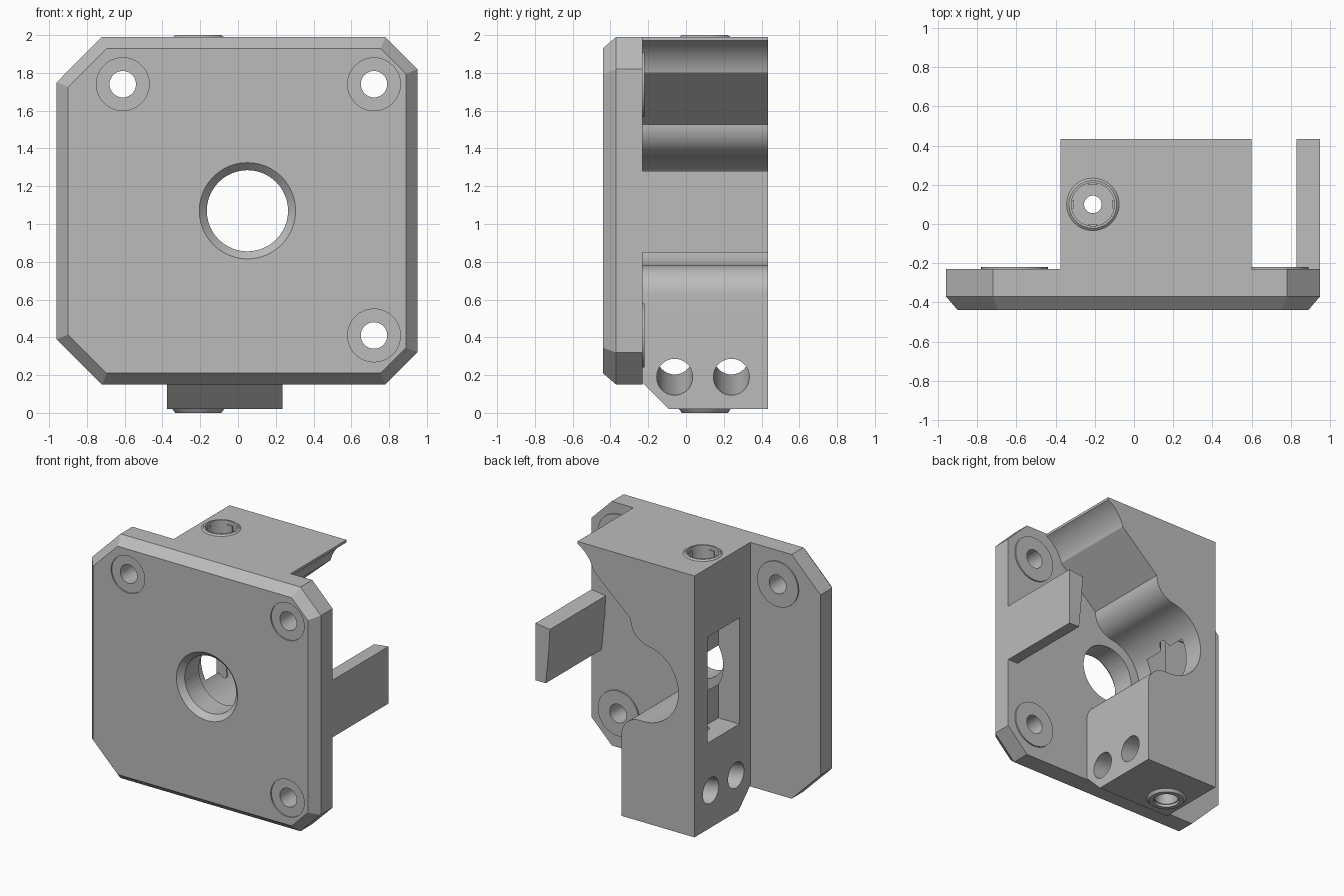
import bpy, bmesh
from math import sin, cos, pi, radians, atan2
from mathutils import Matrix, Vector

cube = bpy.data.objects.get("Cube")
if cube:
    bpy.data.objects.remove(cube)

grey = bpy.data.materials.new("plain grey")
grey.use_nodes = True
grey.diffuse_color = (0.5, 0.5, 0.5, 1)
grey.node_tree.nodes["Principled BSDF"].inputs["Base Color"].default_value = (0.5, 0.5, 0.5, 1)


def finish(bm, name):
    bmesh.ops.recalc_face_normals(bm, faces=bm.faces)
    mesh = bpy.data.meshes.new(name)
    bm.to_mesh(mesh)
    bm.free()
    mesh.materials.append(grey)
    obj = bpy.data.objects.new(name, mesh)
    bpy.context.collection.objects.link(obj)
    return obj


def prism(name, outline, y0, y1, bevel=None):
    """Extrude an x-z outline along y; bevel = (inset, depth) on the front."""
    bm = bmesh.new()
    front = bm.faces.new([bm.verts.new((x, y0, z)) for x, z in outline])
    ext = bmesh.ops.extrude_face_region(bm, geom=[front], use_keep_orig=True)
    for v in [g for g in ext["geom"] if isinstance(g, bmesh.types.BMVert)]:
        v.co.y = y1
    bmesh.ops.recalc_face_normals(bm, faces=bm.faces)
    if bevel:
        bm.normal_update()
        face = min(bm.faces, key=lambda f: f.calc_center_median().y)
        bmesh.ops.inset_region(bm, faces=[face], thickness=bevel[0], depth=0)
        for v in face.verts:
            v.co.y = y0 - bevel[1]
    return finish(bm, name)


def rod(name, start, end, r0, r1=None, sides=48):
    """Cylinder or cone between two points."""
    a, b = Vector(start), Vector(end)
    bm = bmesh.new()
    turn = (b - a).to_track_quat("Z", "Y").to_matrix().to_4x4()
    bmesh.ops.create_cone(bm, cap_ends=True, segments=sides, radius1=r0,
                          radius2=r0 if r1 is None else r1, depth=(b - a).length,
                          matrix=Matrix.Translation((a + b) / 2) @ turn)
    return finish(bm, name)


def box(name, low, high):
    return prism(name, [(low[0], low[2]), (high[0], low[2]),
                        (high[0], high[2]), (low[0], high[2])], low[1], high[1])


def cut(obj, cutters):
    for c in cutters:
        mod = obj.modifiers.new("cut", "BOOLEAN")
        mod.operation, mod.solver, mod.object = "DIFFERENCE", "EXACT", c
        bpy.context.view_layer.objects.active = obj
        bpy.ops.object.modifier_apply(modifier=mod.name)
        bpy.data.objects.remove(c)


def arc(cx, cz, r, a0, a1, n=14):
    return [(cx + r * cos(radians(a0 + (a1 - a0) * i / n)),
             cz + r * sin(radians(a0 + (a1 - a0) * i / n))) for i in range(n + 1)]


SHAFT = (0.05, 1.07)
SCREWS = [(-0.61, 1.74), (0.72, 1.74), (0.72, 0.41)]
BACK = 0.435
SEAM = -0.23

# Front plate with clipped corners and a bevelled front
plate = prism("motor_plate", [(-0.96, 0.39), (-0.72, 0.15), (0.78, 0.15), (0.95, 0.32),
                              (0.95, 1.82), (0.78, 1.99), (-0.72, 1.99), (-0.96, 1.75)],
              -0.37, SEAM, bevel=(0.065, 0.07))
x, z = SHAFT
cutters = [rod("shaft_cut", (x, -0.6, z), (x, 0, z), 0.215),
           rod("shaft_chamfer", (x, -0.46, z), (x, -0.395, z), 0.275, 0.21)]
for x, z in SCREWS:
    cutters += [rod("screw_cut", (x, -0.6, z), (x, 0, z), 0.07),
                rod("screw_recess", (x, -0.5, z), (x, -0.43, z), 0.14)]
cut(plate, cutters)

# Thin washers on the back of the plate
for i, (x, z) in enumerate(SCREWS):
    pad = rod(f"screw_pad_{i + 1}", (x, SEAM - 0.005, z), (x, SEAM + 0.01, z), 0.17)
    cut(pad, [rod("pad_cut", (x, -0.5, z), (x, 0, z), 0.07)])

# Main block: one outline with the shaft hollow and rounded shoulders
R, F = 0.29, 0.17
fx, fz = 0.158 - F, SHAFT[1] + ((R + F) ** 2 - (0.158 - F - SHAFT[0]) ** 2) ** 0.5
meet = atan2(fz - SHAFT[1], fx - SHAFT[0]) * 180 / pi
outline = [(-0.375, 0.02), (-0.375, 1.99), (0.6, 1.99)]
outline += arc(0.72, 1.74, 0.26, 117.5, 166)
outline += arc(fx, fz, F, 0, meet - 180)
outline += arc(*SHAFT, R, meet, 270, 28)[1:]
outline += arc(0.085, 0.63, 0.15, 90, 0)
outline += [(0.235, 0.02)]
block = prism("filament_block", outline, SEAM, BACK)

fx, fy = -0.21, 0.1
wedge = box("wedge_cut", (-1, -0.5, -0.3), (1, 0, 0))
wedge.matrix_world = Matrix.Translation((0, -0.09, 0.02)) @ Matrix.Rotation(-pi / 4, 4, "X")
bpy.context.view_layer.update()
cutters = [wedge,
           box("window_cut", (-0.6, -0.1, 0.67), (-0.2, 0.28, 1.47)),
           rod("filament_cut", (fx, fy, -0.5), (fx, fy, 2.5), 0.045, sides=32),
           rod("top_socket", (fx, fy, 1.74), (fx, fy, 2.2), 0.11),
           rod("bottom_socket", (fx, fy, -0.04), (fx, fy, 0.1), 0.1, 0.06)]
for y in (-0.06, 0.24):
    slope = Vector((0.61, 0, -0.11))
    mid = Vector((-0.07, y, 0.245))
    cutters.append(rod("cross_hole", mid - slope, mid + slope, 0.095))
cut(block, cutters)

# Tapered collars around the filament path
for name, z0, z1, bore in (("top_collar", 1.985, 2.0, 0.11), ("bottom_collar", 0.025, 0.0, 0.09)):
    collar = rod(name, (fx, fy, z0), (fx, fy, z1), 0.14, 0.122)
    cut(collar, [rod("collar_cut", (fx, fy, -0.5), (fx, fy, 2.5), bore)])

# Four small grip tabs in the top socket
for i in range(4):
    tab = box(f"socket_tab_{i + 1}", (0.1, -0.022, 1.74), (0.112, 0.022, 1.97))
    tab.matrix_world = Matrix.Translation((fx, fy, 0)) @ Matrix.Rotation(i * pi / 2, 4, "Z")

# Side arm reaching back from the plate edge
prism("side_arm", [(0.95, 0.85), (0.95, 1.28), (0.83, 1.265), (0.84, 1.1), (0.865, 0.85)], SEAM, BACK)

# Smooth the round surfaces, keep the edges sharp
bpy.ops.object.select_all(action="DESELECT")
for obj in bpy.context.scene.objects:
    if obj.type == "MESH":
        obj.select_set(True)
        bpy.context.view_layer.objects.active = obj
bpy.ops.object.shade_smooth_by_angle(angle=radians(30))
